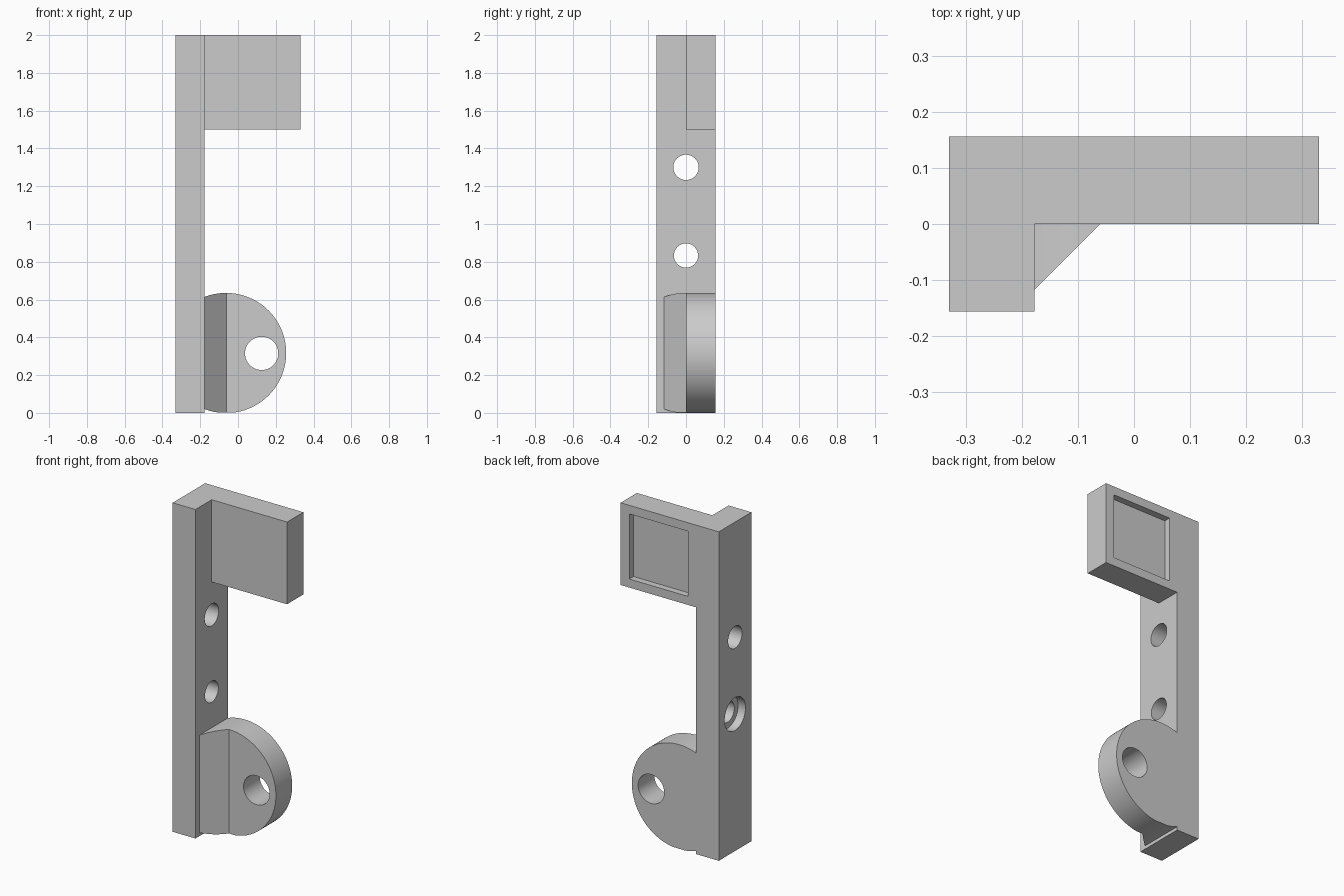
import bpy
import bmesh
from math import radians
from mathutils import Matrix, Vector

cube = bpy.data.objects.get("Cube")
if cube:
    bpy.data.objects.remove(cube, do_unlink=True)

# Single plain grey
GREY = (0.6, 0.6, 0.6, 1)
grey = bpy.data.materials.new("plain grey")
grey.use_nodes = True
grey.diffuse_color = GREY
grey.node_tree.nodes["Principled BSDF"].inputs["Base Color"].default_value = GREY


def finish(name, bm):
    bmesh.ops.recalc_face_normals(bm, faces=bm.faces)
    mesh = bpy.data.meshes.new(name)
    bm.to_mesh(mesh)
    bm.free()
    mesh.materials.append(grey)
    obj = bpy.data.objects.new(name, mesh)
    bpy.context.collection.objects.link(obj)
    return obj


def prism(name, outline, bottom, top):
    """Extrude a plan outline upwards."""
    bm = bmesh.new()
    face = bm.faces.new([bm.verts.new((x, y, bottom)) for x, y in outline])
    new = bmesh.ops.extrude_face_region(bm, geom=[face])["geom"]
    verts = [v for v in new if isinstance(v, bmesh.types.BMVert)]
    bmesh.ops.translate(bm, vec=(0, 0, top - bottom), verts=verts)
    return finish(name, bm)


def box(name, x0, x1, y0, y1, z0, z1):
    return prism(name, [(x0, y0), (x1, y0), (x1, y1), (x0, y1)], z0, z1)


def rod(name, axis, centre, radius, length, sides=64):
    """Cylinder lying along the x or y axis."""
    turn = Matrix.Rotation(radians(90), 4, "Y" if axis == "x" else "X")
    bm = bmesh.new()
    bmesh.ops.create_cone(bm, cap_ends=True, segments=sides, radius1=radius,
                          radius2=radius, depth=length,
                          matrix=Matrix.Translation(Vector(centre)) @ turn)
    return finish(name, bm)


def combine(target, helper, operation):
    helper.hide_render = True
    mod = target.modifiers.new(operation.lower(), "BOOLEAN")
    mod.operation = operation
    mod.solver = "EXACT"
    mod.object = helper
    bpy.context.view_layer.objects.active = target
    bpy.ops.object.modifier_apply(modifier=mod.name)
    bpy.data.objects.remove(helper, do_unlink=True)


LEFT, INNER, RIGHT, BACK = -0.33, -0.177, 0.33, 0.156
WEB = -0.06      # where the gusset meets the round plate
INSIDE = -0.25   # overlap buried in the post

# Upright post with the upper arm
bracket = box("bracket", LEFT, INNER, -BACK, BACK, 0, 2)
combine(bracket, box("arm", INSIDE, RIGHT, 0, BACK, 1.5, 2), "UNION")

# Round lug with its diagonal gusset
lug = prism("lug", [(INSIDE, INNER - WEB), (INNER, INNER - WEB), (WEB, 0),
                    (RIGHT, 0), (RIGHT, BACK), (INSIDE, BACK)], 0.002, 0.7)
combine(lug, rod("lug_disc", "y", (-0.063, 0, 0.317), 0.318, 1, 128), "INTERSECT")
combine(bracket, lug, "UNION")

# Pivot hole, two cross holes, and a counterbore on the outer side
cutters = [
    rod("pivot_hole", "y", (0.125, 0, 0.315), 0.088, 1),
    rod("upper_hole", "x", (LEFT, 0, 1.3), 0.067, 1),
    rod("lower_hole", "x", (LEFT, 0, 0.833), 0.064, 1),
    rod("counterbore", "x", (LEFT, 0, 0.833), 0.1, 0.1),
    # Square pocket in the back of the arm
    box("back_pocket", -0.123, 0.272, BACK - 0.04, 0.3, 1.552, 1.948),
]
for cutter in cutters:
    combine(bracket, cutter, "DIFFERENCE")

bpy.ops.object.select_all(action="DESELECT")
bracket.select_set(True)
bpy.context.view_layer.objects.active = bracket
bpy.ops.object.shade_smooth_by_angle(angle=radians(20))
